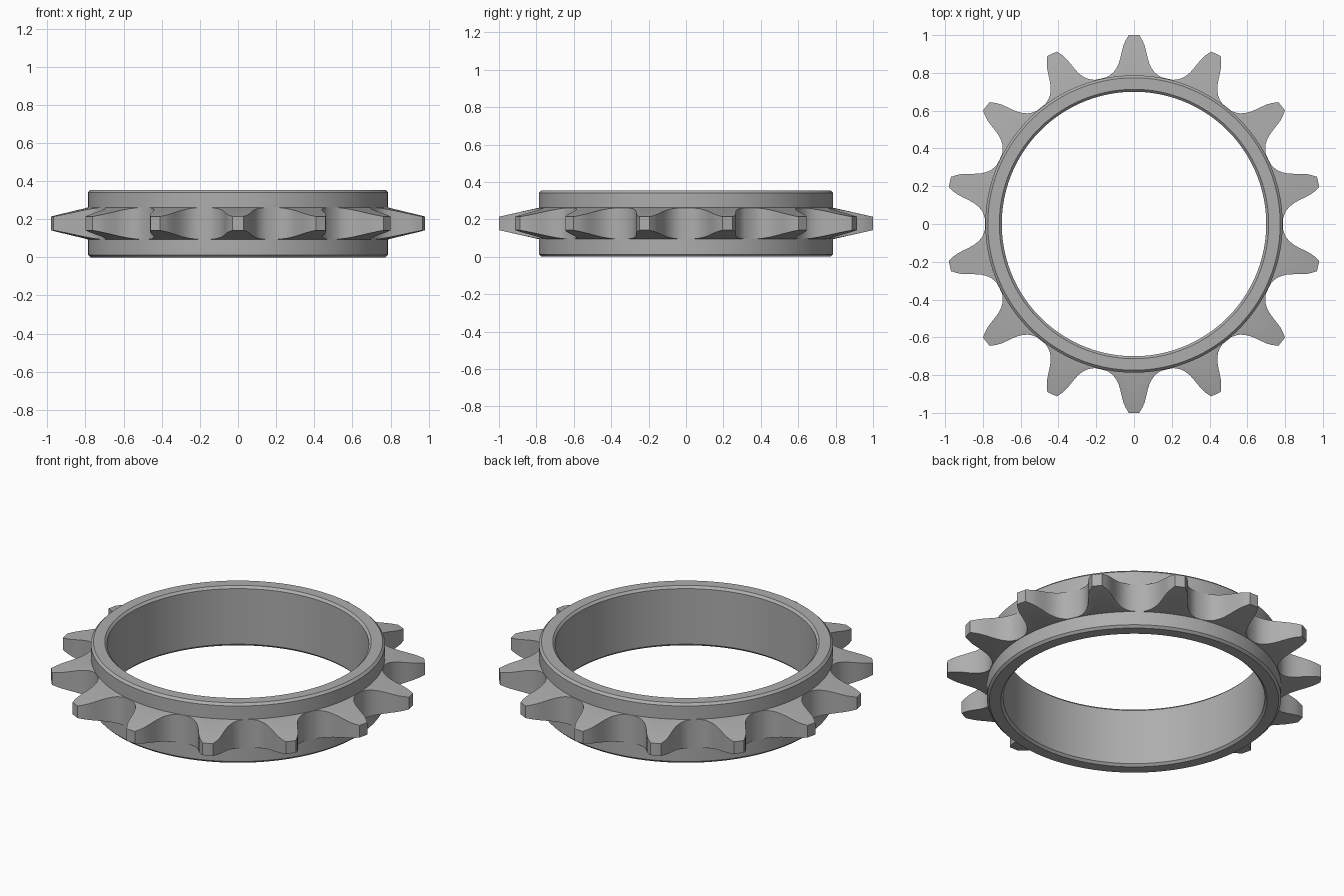
import bpy
import bmesh
from math import atan2, cos, hypot, pi, sin

if "Cube" in bpy.data.objects:
    bpy.data.objects.remove(bpy.data.objects["Cube"], do_unlink=True)

TEETH = 14
MID = 0.178          # height of the middle plane
RING_R, BORE_R = 0.787, 0.70

steel = bpy.data.materials.new("grey steel")
steel.use_nodes = True
GREY = (0.42, 0.42, 0.42, 1)
steel.diffuse_color = GREY
steel.node_tree.nodes["Principled BSDF"].inputs["Base Color"].default_value = GREY


def sweep(name, sections):
    """Close a ring of (angle, [(radius, z), ...]) cross-sections into a solid."""
    bm = bmesh.new()
    loops = [[bm.verts.new((r * sin(a), r * cos(a), z)) for r, z in pts]
             for a, pts in sections]
    for i, cur in enumerate(loops):
        prev = loops[i - 1]
        for k in range(len(cur)):
            bm.faces.new((prev[k - 1], prev[k], cur[k], cur[k - 1]))
    bmesh.ops.recalc_face_normals(bm, faces=bm.faces)
    mesh = bpy.data.meshes.new(name)
    bm.to_mesh(mesh)
    bm.free()
    mesh.materials.append(steel)
    obj = bpy.data.objects.new(name, mesh)
    bpy.context.collection.objects.link(obj)
    bpy.ops.object.select_all(action="DESELECT")
    obj.select_set(True)
    bpy.context.view_layer.objects.active = obj
    bpy.ops.object.shade_smooth_by_angle(angle=pi / 6)
    return obj


# Hub ring with chamfered rims
c, top = 0.013, 2 * MID - 0.002
hub = [(BORE_R, c), (BORE_R + c, 0), (RING_R - c, 0), (RING_R, c),
       (RING_R, top - c), (RING_R - c, top), (BORE_R + c, top), (BORE_R, top - c)]
SEGS = TEETH * 10
sweep("hub_ring", [(2 * pi * i / SEGS, hub) for i in range(SEGS)])

# Half tooth outline, from tip to valley: (sideways, outward)
half = [(0.028, 1.0), (0.045, 0.971), (0.056, 0.945), (0.064, 0.915),
        (0.072, 0.88), (0.081, 0.85), (0.093, 0.825), (0.108, 0.804),
        (0.125, 0.789), (0.145, 0.777)]
polar = [(atan2(x, y), hypot(x, y)) for x, y in half]
outline = [(-a, r) for a, r in reversed(polar)] + polar + [(pi / TEETH, 0.789)]


def tooth_section(r):
    """Plate cross-section whose thickness tapers towards the tips."""
    h = 0.084 - 0.048 * (r - RING_R) / (1 - RING_R)
    return [(0.75, MID - 0.084), (RING_R, MID - 0.084), (r, MID - h),
            (r, MID + h), (RING_R, MID + 0.084), (0.75, MID + 0.084)]


# Toothed rim
sweep("toothed_rim", [(2 * pi * t / TEETH + a, tooth_section(r))
                      for t in range(TEETH) for a, r in outline])
